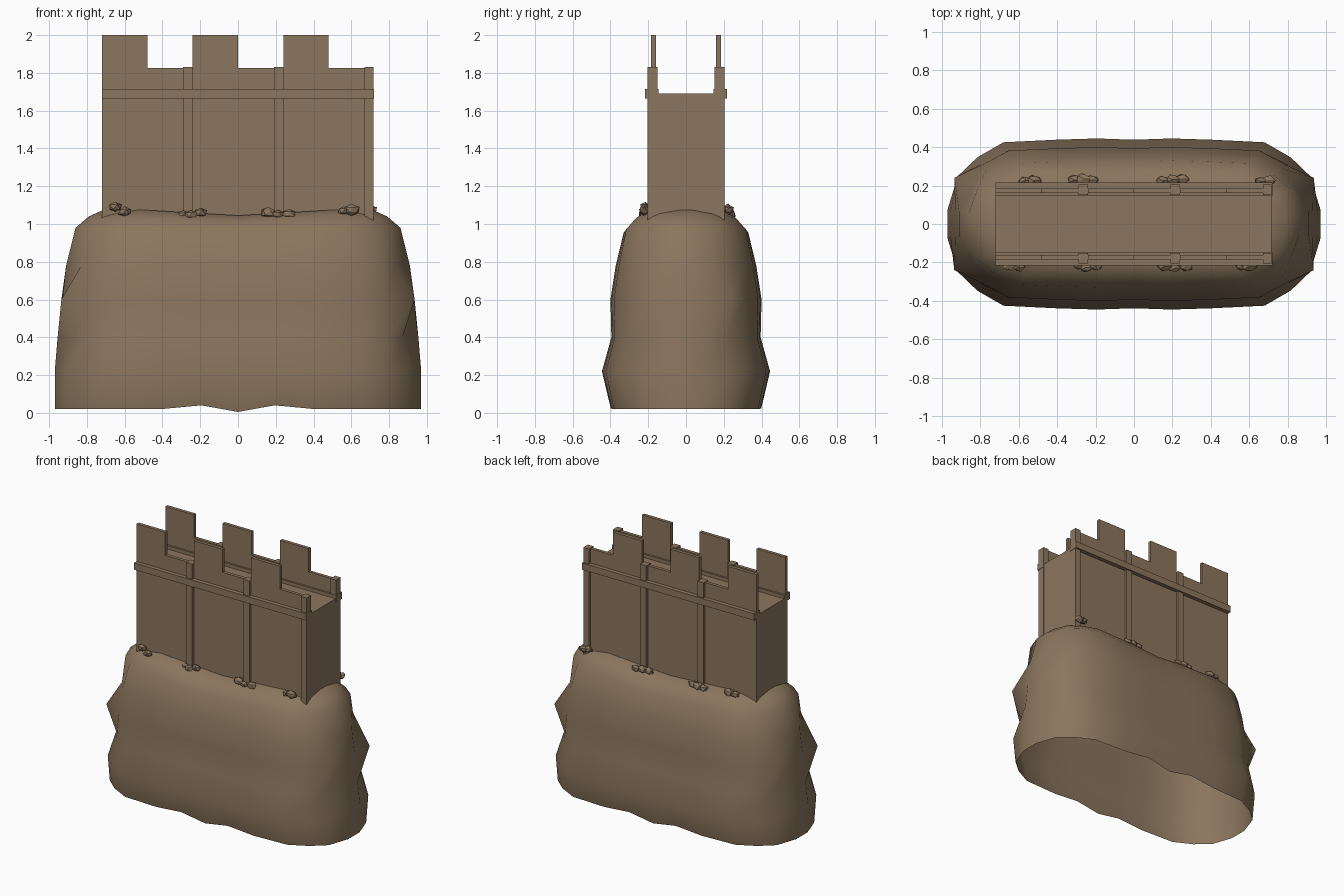
import bpy, bmesh, math, random
from mathutils import Vector

if "Cube" in bpy.data.objects:
    bpy.data.objects.remove(bpy.data.objects["Cube"])

random.seed(4)
mat = bpy.data.materials.new("earth brown")
mat.diffuse_color = (0.258, 0.181, 0.112, 1)
mat.use_nodes = True
mat.node_tree.nodes["Principled BSDF"].inputs["Base Color"].default_value = mat.diffuse_color


def finish(bm, name):
    bmesh.ops.recalc_face_normals(bm, faces=bm.faces)
    me = bpy.data.meshes.new(name)
    bm.to_mesh(me)
    bm.free()
    me.materials.append(mat)
    ob = bpy.data.objects.new(name, me)
    bpy.context.collection.objects.link(ob)
    return ob


def box(name, x0, x1, y0, y1, z0, z1):
    bm = bmesh.new()
    bmesh.ops.create_cube(bm, size=1)
    for v in bm.verts:
        v.co = Vector(((x0 + x1) / 2 + v.co.x * (x1 - x0),
                       (y0 + y1) / 2 + v.co.y * (y1 - y0),
                       (z0 + z1) / 2 + v.co.z * (z1 - z0)))
    return finish(bm, name)


# earth mound: stacked uneven rings, open underneath
quarter = [(1.0, .17), (.945, .56), (.84, .78), (.70, .955), (.42, .985), (.2, 1.0), (0, .985)]
outline = quarter + [(-x, y) for x, y in quarter[-2::-1]]
outline += [(-x, -y) for x, y in outline]
# height, half length, half width
levels = [(.02, .97, .40), (.22, .97, .445), (.40, .955, .395), (.60, .93, .40),
          (.78, .91, .372), (.98, .86, .33), (1.04, .79, .275), (1.08, .70, .205),
          (1.075, .62, .14), (1.05, .5, .05)]
bm = bmesh.new()
rings = []
for k, (z, sx, sy) in enumerate(levels):
    ring = []
    for px, py in outline:
        x, y, h = px * sx, py * sy, z
        ax = abs(px)
        if k == 3 and .9 < ax < .97:        # corner bulges
            x, y = math.copysign(.935, x), math.copysign(.24, y)
        if k in (2, 4) and .9 < ax < .97:   # hollows around them
            x, y = x * .965, y * .97
        if k == 0:                          # wavy lower edge
            h += .02 if abs(ax - .2) < .01 else (-.015 if ax < .01 else 0)
        if z > .9:                          # sagging top
            h -= .035 * max(0, 1 - ax / .85)
        ring.append(bm.verts.new((x, y, h)))
    rings.append(ring)
n = len(outline)
for a, b in zip(rings, rings[1:]):
    for i in range(n):
        bm.faces.new((a[i], a[(i + 1) % n], b[(i + 1) % n], b[i]))
bm.faces.new(rings[-1])
for f in bm.faces:
    f.smooth = True
mound = finish(bm, "mound")

# wall core with walkway on top
box("wall_core", -.72, .715, -.185, .185, 1.0, 1.69)

for s, side in ((-1, "front"), (1, "back")):
    def strip(name, x0, x1, ya, yb, z0, z1):
        lo, hi = sorted((s * ya, s * yb))
        box(side + "_" + name, x0, x1, lo, hi, z0, z1)
    # parapet, battlements, rail and posts
    strip("parapet", -.72, .715, .16, .185, 1.68, 1.825)
    for i in range(3):
        x = -.72 + .48 * i
        strip("battlement", x, x + .24, .16, .185, 1.825, 2.0)
        strip("post", x + .43, x + .48 - (.003 if i == 2 else 0), .15, .205, 1.0, 1.83)
    strip("rail", -.72, .72, .146, .216, 1.665, 1.716)

# small rocks at the foot of the wall
rocks = [(-.65, -.215, 1.09, .033), (-.60, -.225, 1.065, .03), (-.29, -.215, 1.05, .026),
         (-.25, -.225, 1.05, .03), (-.20, -.215, 1.06, .032), (.16, -.22, 1.06, .036),
         (.21, -.23, 1.05, .026), (.27, -.22, 1.055, .033), (.56, -.215, 1.07, .03),
         (.60, -.222, 1.075, .036), (-.57, .225, 1.07, .03), (-.52, .225, 1.07, .034),
         (-.31, .23, 1.05, .03), (-.26, .235, 1.055, .035), (-.22, .23, 1.055, .03),
         (.15, .225, 1.055, .03), (.20, .232, 1.055, .034), (.25, .235, 1.05, .032),
         (.66, .222, 1.08, .03), (.70, .228, 1.075, .032)]
for x, y, z, r in rocks:
    bm = bmesh.new()
    bmesh.ops.create_icosphere(bm, subdivisions=1, radius=1)
    for v in bm.verts:
        k = r * random.uniform(.85, 1.2)
        v.co = Vector((x + v.co.x * k * 1.15, y + v.co.y * k * .8, z + v.co.z * k * .85))
    finish(bm, "rock")
